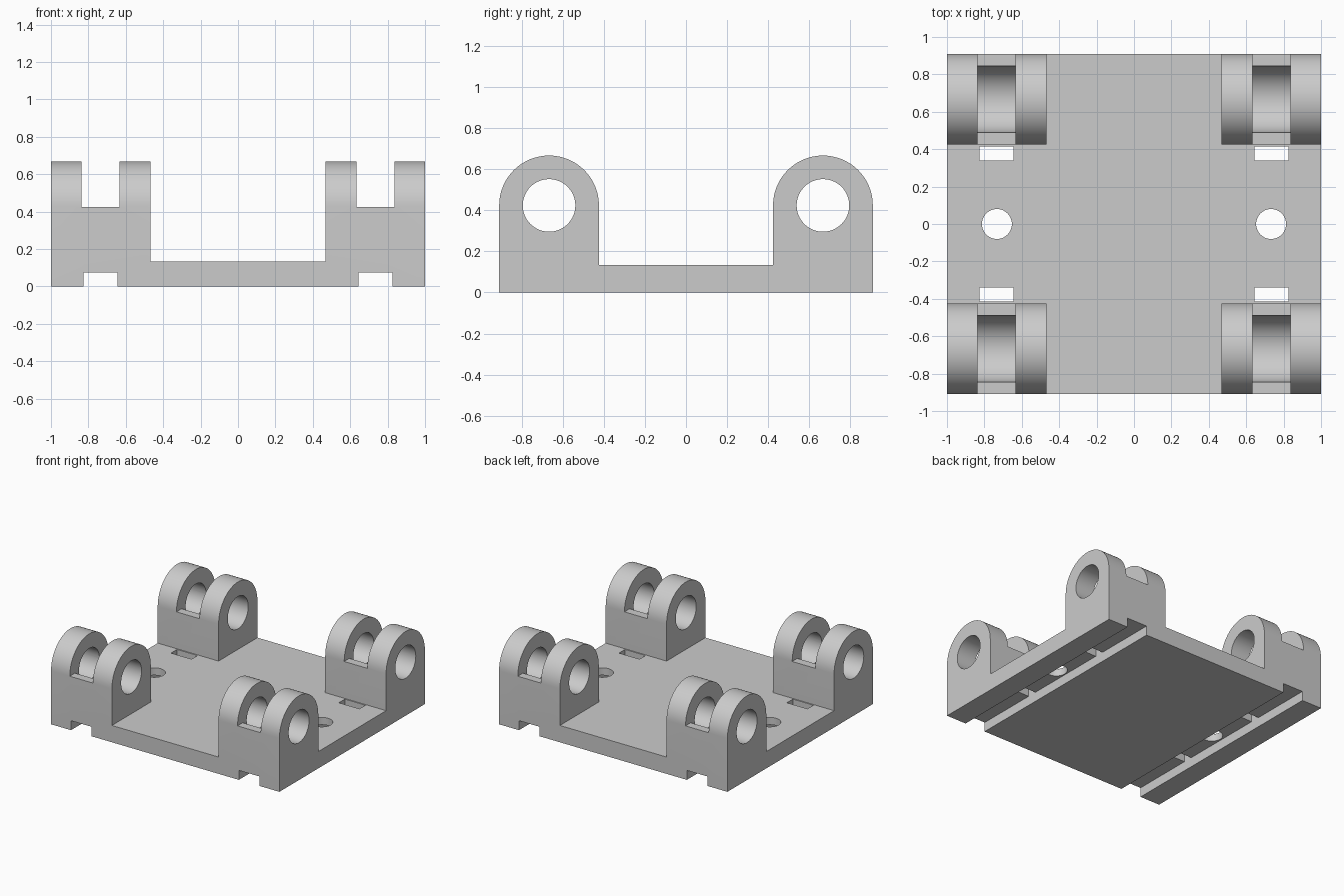
import bpy, bmesh
from math import sin, cos, pi, radians
from mathutils import Matrix

old = bpy.data.objects.get("Cube")
if old:
    bpy.data.objects.remove(old, do_unlink=True)

HALF_Y = 0.91       # half depth of the base
PLATE = 0.133       # base thickness
LUG_Y, LUG_Z, LUG_R = 0.667, 0.424, 0.243
BORE_R, SEAT_R = 0.128, 0.178

gray = bpy.data.materials.new("light gray")
gray.use_nodes = True
gray.diffuse_color = (0.6, 0.6, 0.6, 1)
gray.node_tree.nodes["Principled BSDF"].inputs["Base Color"].default_value = (0.6, 0.6, 0.6, 1)


def make(name, bm):
    bmesh.ops.recalc_face_normals(bm, faces=bm.faces)
    mesh = bpy.data.meshes.new(name)
    bm.to_mesh(mesh)
    bm.free()
    mesh.materials.append(gray)
    obj = bpy.data.objects.new(name, mesh)
    bpy.context.collection.objects.link(obj)
    return obj


def box(name, x, y, z):
    bm = bmesh.new()
    bmesh.ops.create_cube(bm, size=1)
    for v in bm.verts:
        v.co = [a + (c + 0.5) * (b - a) for c, (a, b) in zip(v.co, (x, y, z))]
    return make(name, bm)


def cylinder(name, radius, depth, centre, axis):
    bm = bmesh.new()
    turn = Matrix.Rotation(pi / 2, 4, "Y") if axis == "X" else Matrix()
    bmesh.ops.create_cone(bm, cap_ends=True, segments=64, radius1=radius, radius2=radius,
                          depth=depth, matrix=Matrix.Translation(centre) @ turn)
    return make(name, bm)


def extrude_x(name, profile, x0, x1):
    bm = bmesh.new()
    face = bm.faces.new([bm.verts.new((x0, y, z)) for y, z in profile])
    out = bmesh.ops.extrude_face_region(bm, geom=[face])["geom"]
    bmesh.ops.translate(bm, vec=(x1 - x0, 0, 0),
                        verts=[g for g in out if isinstance(g, bmesh.types.BMVert)])
    return make(name, bm)


# Side profile: flat base with a round-topped lug at each end
def lug_arc(centre):
    return [(centre + LUG_R * cos(pi * i / 32), LUG_Z + LUG_R * sin(pi * i / 32))
            for i in range(33)]


inner = LUG_Y - LUG_R
profile = ([(-HALF_Y, 0), (HALF_Y, 0)] + lug_arc(LUG_Y) + [(inner, PLATE), (-inner, PLATE)]
           + lug_arc(-LUG_Y))
bracket = extrude_x("base_with_lugs", profile, -1, 1)

# Open centre between the left and right lugs
cutters = [box("centre_cutter", (-0.467, 0.467), (-1.2, 1.2), (PLATE, 1))]

# Axle bores through the lugs
for sy in (-1, 1):
    cutters.append(cylinder("bore_cutter", BORE_R, 2.4, (0, sy * LUG_Y, LUG_Z), "X"))

for sx in (-1, 1):
    def span(a, b, s=sx):
        return tuple(sorted((s * a, s * b)))
    # Groove along the underside and mounting hole
    cutters.append(box("groove_cutter", span(0.645, 0.825), (-1.2, 1.2), (-0.1, 0.075)))
    cutters.append(cylinder("hole_cutter", 0.08, 0.6, (sx * 0.733, 0, 0.1), "Z"))
    for sy in (-1, 1):
        # Clevis slot with a rounded seat, and the window beside the lug
        cutters.append(box("slot_cutter", span(0.633, 0.836), span(0.35, 1.2, sy), (LUG_Z, 1)))
        cutters.append(cylinder("seat_cutter", SEAT_R, 0.203, (sx * 0.7345, sy * LUG_Y, LUG_Z), "X"))
        cutters.append(box("window_cutter", span(0.645, 0.825), span(0.34, 0.415, sy), (-0.1, 0.3)))

bpy.ops.object.select_all(action="DESELECT")
bpy.context.view_layer.objects.active = bracket
bracket.select_set(True)
for cutter in cutters:
    cutter.hide_render = True
    mod = bracket.modifiers.new("cut", "BOOLEAN")
    mod.operation, mod.solver, mod.object = "DIFFERENCE", "EXACT", cutter
    bpy.ops.object.modifier_apply(modifier=mod.name)
    bpy.data.objects.remove(cutter, do_unlink=True)

bpy.ops.object.shade_smooth_by_angle(angle=radians(30))
